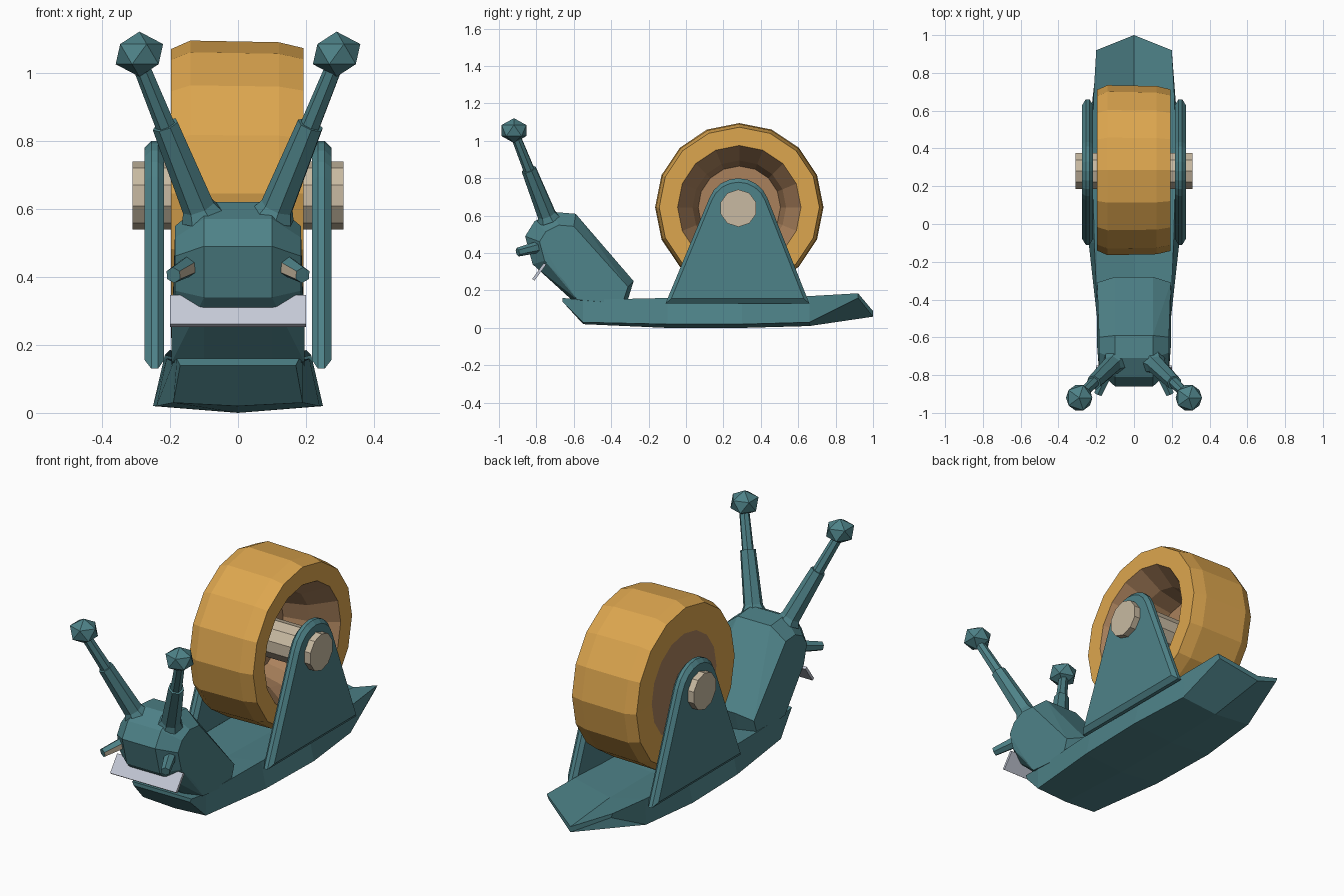
import bpy, bmesh, math
from mathutils import Vector, Matrix

cube = bpy.data.objects.get("Cube")
if cube:
    bpy.data.objects.remove(cube, do_unlink=True)


def material(name, rgb):
    m = bpy.data.materials.new(name)
    m.use_nodes = True
    m.diffuse_color = (*rgb, 1)
    m.node_tree.nodes["Principled BSDF"].inputs["Base Color"].default_value = (*rgb, 1)
    return m


TEAL = material("teal", (0.076, 0.223, 0.246))
ORANGE = material("orange", (0.72, 0.38, 0.077))
BROWN = material("brown", (0.40, 0.22, 0.107))
BEIGE = material("beige", (0.58, 0.49, 0.36))
GREY = material("pale_grey", (0.56, 0.59, 0.68))


def finish(bm, name, mats, rule=None):
    """Turn a bmesh into a flat-shaded object, colouring faces by a rule."""
    bmesh.ops.recalc_face_normals(bm, faces=bm.faces)
    if rule:
        bm.normal_update()
        for f in bm.faces:
            f.material_index = rule(f)
    mesh = bpy.data.meshes.new(name)
    bm.to_mesh(mesh)
    bm.free()
    for m in mats:
        mesh.materials.append(m)
    ob = bpy.data.objects.new(name, mesh)
    bpy.context.collection.objects.link(ob)
    return ob


def loft(rings, name, mats, rule=None):
    """Skin closed rings of points and cap both ends."""
    bm = bmesh.new()
    rows = [[bm.verts.new(p) for p in ring] for ring in rings]
    n = len(rows[0])
    for a, b in zip(rows, rows[1:]):
        for i in range(n):
            j = (i + 1) % n
            bm.faces.new((a[i], a[j], b[j], b[i]))
    bm.faces.new(rows[0])
    bm.faces.new(rows[-1])
    return finish(bm, name, mats, rule)


def tube(stops, sides, name, mats, rule=None):
    """Straight stepped tube through (point, radius) stops."""
    start, end = Vector(stops[0][0]), Vector(stops[-1][0])
    turn = (end - start).to_track_quat('Z', 'Y')
    rings = []
    for p, r in stops:
        ring = []
        for i in range(sides):
            a = math.tau * (i + 0.5) / sides
            ring.append(Vector(p) + turn @ Vector((r * math.cos(a), r * math.sin(a), 0)))
        rings.append(ring)
    return loft(rings, name, mats, rule)


AXLE_Y, AXLE_Z = 0.28, 0.64

# Foot: y, bottom half width, bottom z, top half width, top z, deck z, keel z, centre shift
foot = [
    (-0.66, 0.17, 0.14, 0.18, 0.16, 0.16, 0.14, 0.0),
    (-0.55, 0.19, 0.03, 0.19, 0.15, 0.14, 0.02, 0.0),
    (-0.10, 0.24, 0.02, 0.21, 0.16, 0.13, 0.0, 0.0),
    (0.30, 0.25, 0.02, 0.22, 0.15, 0.12, 0.0, 0.0),
    (0.66, 0.22, 0.03, 0.215, 0.17, 0.12, 0.01, 0.0),
    (0.92, 0.19, 0.16, 0.20, 0.185, 0.09, 0.06, 0.08),
]
loft([[(-bw, y, bz), (0, y + s, kz), (bw, y, bz),
       (tw, y, tz), (0, y + s, dz), (-tw, y, tz)]
      for y, bw, bz, tw, tz, dz, kz, s in foot], "foot", [TEAL])

# Head and neck: hull of a full side outline and a smaller one on each side
outline = [(-0.28, 0.25), (-0.32, 0.12), (-0.6, 0.14), (-0.68, 0.22), (-0.82, 0.34),
           (-0.86, 0.49), (-0.81, 0.57), (-0.71, 0.62), (-0.59, 0.61)]
neck = [(-0.31, 0.22), (-0.34, 0.13), (-0.58, 0.15), (-0.65, 0.25)]
mid_y, mid_z = -0.62, 0.40
bm = bmesh.new()
for side in (-1, 1):
    for y, z in outline:
        bm.verts.new((side * 0.1, y, z))
        bm.verts.new((side * 0.185, mid_y + (y - mid_y) * 0.68, mid_z + (z - mid_z) * 0.68))
    for y, z in neck:
        bm.verts.new((side * 0.195, y, z))
hull = bmesh.ops.convex_hull(bm, input=bm.verts)
bmesh.ops.delete(bm, geom=[v for v in bm.verts if not v.link_faces], context='VERTS')
bmesh.ops.dissolve_limit(bm, angle_limit=0.08, verts=bm.verts, edges=bm.edges)
finish(bm, "head", [TEAL])

# Cutting plate below the mouth
bm = bmesh.new()
tilt = Matrix.Rotation(math.radians(-36), 4, 'X')
bmesh.ops.create_cube(bm, size=1, matrix=Matrix.Translation((0, -0.785, 0.3)) @ tilt
                      @ Matrix.Diagonal((0.4, 0.015, 0.105, 1)))
finish(bm, "cutting_plate", [GREY])

for side, label in ((-1, "right"), (1, "left")):
    # Eye stalk in two thicknesses with a faceted eye
    base = Vector((side * 0.105, -0.735, 0.58))
    tip = Vector((side * 0.28, -0.905, 1.01))
    step = base.lerp(tip, 0.62)
    tube([(base, 0.065), (base.lerp(tip, 0.06), 0.05), (step, 0.04), (step, 0.03),
          (tip, 0.026)], 7, label + "_eye_stalk", [TEAL])
    bm = bmesh.new()
    bmesh.ops.create_icosphere(bm, subdivisions=1, radius=0.078,
                               matrix=Matrix.Translation((side * 0.29, -0.92, 1.055))
                               @ Matrix.Diagonal((1, 1, 0.85, 1)))
    finish(bm, label + "_eye", [TEAL])

    # Cheek feeler, pale on its inner side
    tube([((side * 0.12, -0.74, 0.445), 0.035), ((side * 0.19, -0.9, 0.405), 0.024)], 6,
         label + "_feeler", [TEAL, BEIGE],
         lambda f: 1 if f.normal.x * side < -0.75 else 0)

    # Triangular bracket with a rounded top, thinner at its rim
    rim = [(-0.11, 0.13), (0.66, 0.13)]
    for i in range(9):
        a = math.radians(20 + 140 * i / 8)
        rim.append((AXLE_Y + 0.165 * math.cos(a), AXLE_Z + 0.16 * math.sin(a)))
    inner = [(AXLE_Y + (y - AXLE_Y) * 0.92, 0.5 + (z - 0.5) * 0.93) for y, z in rim]
    layers = [(0.217, inner), (0.235, rim), (0.255, rim), (0.275, inner)]
    loft([[(side * x, y, z) for y, z in pts] for x, pts in layers],
         label + "_bracket", [TEAL])

# Roll: crowned outside, recessed on the left, flat brown core on the right
profile = [(-0.188, 0.07), (-0.188, 0.28), (-0.197, 0.425), (-0.14, 0.45), (0.12, 0.445),
           (0.192, 0.428), (0.192, 0.33), (0.06, 0.25), (-0.08, 0.22), (-0.08, 0.07)]
bm = bmesh.new()
SIDES = 16
rows = []
for x, r in profile:
    rows.append([bm.verts.new((x, AXLE_Y + 0.005 + r * math.cos(math.tau * i / SIDES),
                               AXLE_Z + 0.005 + r * math.sin(math.tau * i / SIDES)))
                 for i in range(SIDES)])
for k, a in enumerate(rows):
    b = rows[(k + 1) % len(rows)]
    for i in range(SIDES):
        j = (i + 1) % SIDES
        bm.faces.new((a[i], a[j], b[j], b[i]))
hub = Vector((0, AXLE_Y, AXLE_Z))


def core_rule(f):
    p = f.calc_center_median() - hub
    return 1 if math.hypot(p.y, p.z) < 0.31 else 0


finish(bm, "roll", [ORANGE, BROWN], core_rule)

# Axle through the roll and both brackets
tube([((-0.31, AXLE_Y, AXLE_Z), 0.1), ((0.31, AXLE_Y, AXLE_Z), 0.1)], 10, "axle", [BEIGE])
